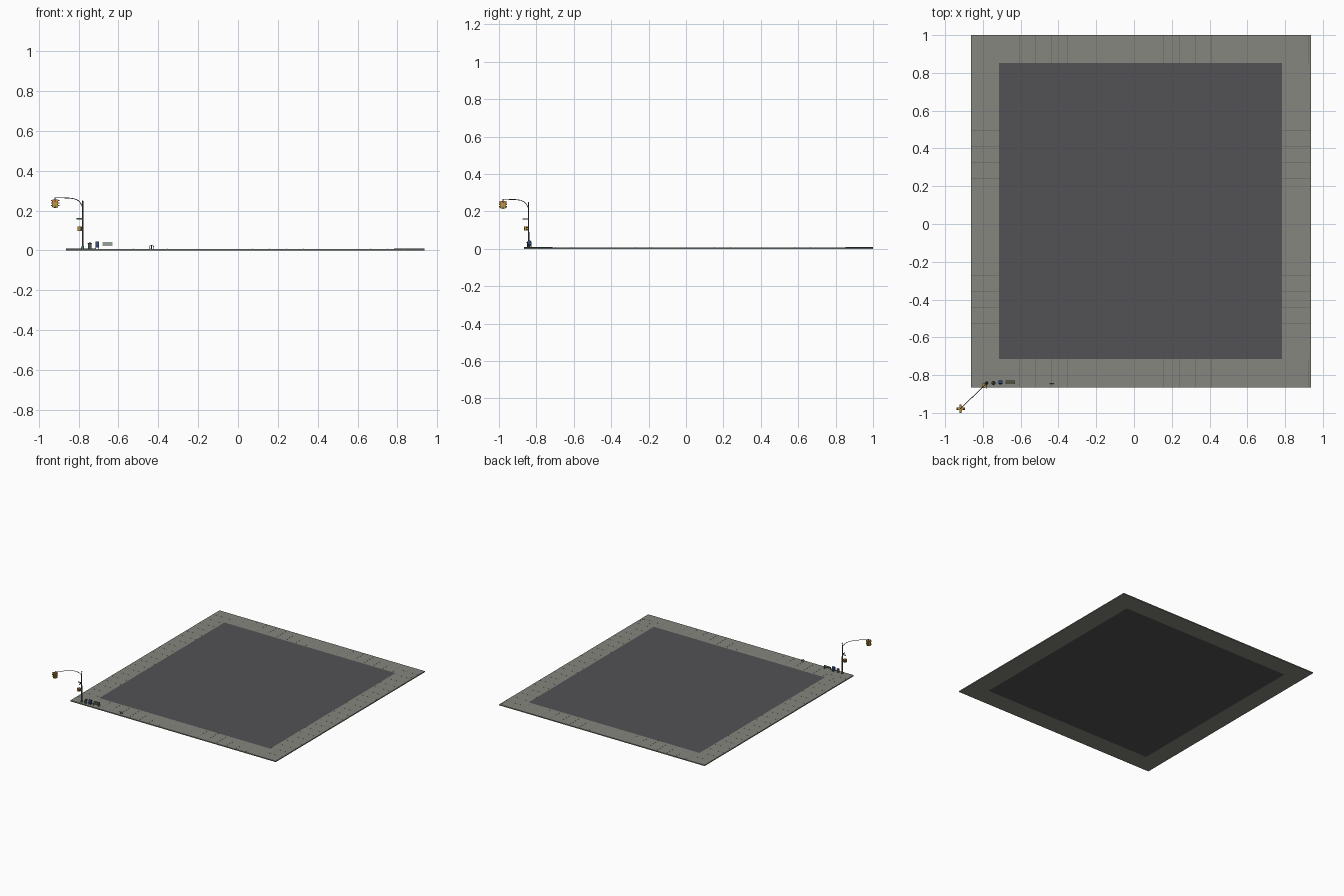
import bpy, math
from mathutils import Vector, Matrix

if "Cube" in bpy.data.objects:
    bpy.data.objects.remove(bpy.data.objects["Cube"])

def mat(name, c):
    m = bpy.data.materials.new(name)
    m.diffuse_color = (*c, 1)
    m.use_nodes = True
    m.node_tree.nodes["Principled BSDF"].inputs["Base Color"].default_value = m.diffuse_color
    return m

PAVE = mat("pavement", (.24, .24, .21)); DARK = mat("asphalt", (.085, .085, .09))
JOINT = mat("joint", (.12, .12, .1)); STEEL = mat("steel", (.1, .1, .1))
YEL = mat("yellow", (.5, .3, .06)); BLUE = mat("blue", (.03, .07, .2))
GREEN = mat("green", (.06, .2, .11)); BLACK = mat("black", (.03, .03, .03))
RED = mat("red", (.5, .03, .02)); WOOD = mat("wood", (.2, .22, .12))

def mesh(name, verts, faces, m):
    me = bpy.data.meshes.new(name)
    me.from_pydata(verts, [], faces)
    me.materials.append(m)
    o = bpy.data.objects.new(name, me)
    bpy.context.collection.objects.link(o)
    return o

def box(name, x0, x1, y0, y1, z0, z1, m):
    v = [(x, y, z) for z in (z0, z1) for x, y in ((x0, y0), (x1, y0), (x1, y1), (x0, y1))]
    f = [(3, 2, 1, 0), (4, 5, 6, 7)] + [(i, (i+1) % 4, (i+1) % 4+4, i+4) for i in range(4)]
    return mesh(name, v, f, m)

def rod(name, a, b, r, m, r2=None, n=12):
    a, b = Vector(a), Vector(b)
    q = (b-a).to_track_quat('Z', 'Y')
    r2 = r if r2 is None else r2
    v = [p + q @ Vector((rr*math.cos(t), rr*math.sin(t), 0))
         for p, rr in ((a, r), (b, r2)) for t in (2*math.pi*i/n for i in range(n))]
    f = [(i, (i+1) % n, (i+1) % n+n, i+n) for i in range(n)]
    f += [tuple(range(n))[::-1], tuple(range(n, 2*n))]
    o = mesh(name, v, f, m)
    for p in o.data.polygons[:n]:
        p.use_smooth = True
    return o

def tube(name, pts, r, m):
    cu = bpy.data.curves.new(name, 'CURVE')
    cu.dimensions = '3D'; cu.bevel_depth = r; cu.bevel_resolution = 2; cu.use_fill_caps = True
    s = cu.splines.new('POLY')
    s.points.add(len(pts)-1)
    for p, c in zip(s.points, pts):
        p.co = (*c, 1)
    cu.materials.append(m)
    o = bpy.data.objects.new(name, cu)
    bpy.context.collection.objects.link(o)

# pavement ring and inner lot
X0, X1, Y0, Y1, H = -.863, .937, -.866, 1.0, .008
IX0, IX1, IY0, IY1 = -.715, .783, -.715, .852
v = [(x, y, z) for z in (0, H) for x, y in
     ((X0, Y0), (X1, Y0), (X1, Y1), (X0, Y1), (IX0, IY0), (IX1, IY0), (IX1, IY1), (IX0, IY1))]
f = []
for i in range(4):
    j = (i+1) % 4
    f += [(i, j, j+8, i+8), (i+8, j+8, j+12, i+12), (j, i, i+4, j+4)]
mesh("pavement_ring", v, f, PAVE)
box("inner_lot", IX0, IX1, IY0, IY1, 0, H, DARK)

# pavement joints
e, S = .0006, .085
for i in range(1, 22):
    x, y = X0+S*i, Y0+S*i
    if x < X1:
        box("joint_front", x-e, x+e, Y0, IY0, H-.0005, H+.0003, JOINT)
        box("joint_back", x-e, x+e, IY1, Y1, H-.0005, H+.0003, JOINT)
    if y < Y1:
        box("joint_left", X0, IX0, y-e, y+e, H-.0005, H+.0003, JOINT)
        box("joint_right", IX1, X1, y-e, y+e, H-.0005, H+.0003, JOINT)

# signal pole and diagonal curved arm
px, py, sx, sy = -.78, -.842, -.918, -.978
rod("pole_base", (px, py, H), (px, py, .022), .008, GREEN, .006)
rod("signal_pole", (px, py, H), (px, py, .247), .0042, STEEL, .0034)
rod("pole_cap", (px, py, .247), (px, py, .251), .0045, STEEL, .001)
prof = [(0, .215), (.03, .226), (.09, .24), (.18, .252), (.3, .259), (.5, .263), (.75, .264), (1, .2645)]
tube("signal_arm", [(px+(sx-px)*t, py+(sy-py)*t, z) for t, z in prof], .0019, STEEL)

# hanging four-way traffic signal
rod("signal_hanger", (sx, sy, .25), (sx, sy, .266), .002, STEEL)
box("signal_core", sx-.006, sx+.006, sy-.006, sy+.006, .214, .256, YEL)

def place(o, ang, c):
    o.data.transform(Matrix.Translation(c) @ Matrix.Rotation(ang, 4, 'Z'))

for k in range(4):
    c = Vector((sx, sy, 0)); a = k*math.pi/2
    place(box("signal_head", -.007, .007, -.014, -.006, .215, .255, YEL), a, c)
    for z, m in ((.248, RED), (.235, YEL), (.222, GREEN)):
        place(rod("signal_lens", (0, -.014, z), (0, -.0155, z), .0045, m), a, c)
        # open half-round visor above each lens
        n = 8
        vv = [(.0058*math.cos(t), y, z+.0058*math.sin(t)) for y in (-.014, -.022)
              for t in (math.pi*i/n for i in range(n+1))]
        place(mesh("signal_visor", vv, [(i, i+1, i+n+2, i+n+1) for i in range(n)], YEL), a, c)

# street signs at right angles
box("sign_left", px-.032, px, py-.0008, py+.0008, .156, .163, GREEN)
box("sign_front", px-.0008, px+.0008, py-.032, py, .156, .163, GREEN)

# pedestrian signals on the pole
for k in (0, 1):
    c = Vector((px-.013, py-.013, 0)); a = -k*math.pi/2
    place(box("walk_signal", -.012, .012, -.008, .003, .097, .12, YEL), a, c)
    place(box("walk_screen", -.009, .009, -.009, -.008, .1, .117, BLACK), a, c)
for z in (.101, .116):
    rod("walk_bracket", (px, py, z), (px-.013, py-.013, z), .0013, STEEL)

# litter bin
bx, by = -.744, -.842
rod("bin_body", (bx, by, H), (bx, by, .032), .008, STEEL, .0095, 16)
rod("bin_rim", (bx, by, .032), (bx, by, .035), .0105, BLACK, n=16)
rod("bin_lid", (bx, by, .035), (bx, by, .039), .009, STEEL, .004, 16)

# post box with rounded top
mx, my, w, d = -.707, -.838, .0095, .0095
prof = [(-d, .014), (d, .014)] + [(d*math.cos(t), .036+d*math.sin(t))
        for t in (math.pi*i/10 for i in range(11))]
n = len(prof)
mesh("post_box", [(mx+s*w, my+y, z) for s in (-1, 1) for y, z in prof],
     [(i, (i+1) % n, (i+1) % n+n, i+n) for i in range(n)] +
     [tuple(range(n))[::-1], tuple(range(n, 2*n))], BLUE)
for s in (-1, 1):
    for t in (-1, 1):
        x, y = mx+s*.0075, my+t*.0075
        box("post_box_leg", x-.0015, x+.0015, y-.0015, y+.0015, H, .014, BLUE)
box("post_box_slot", mx-.007, mx+.007, my-d-.001, my-d, .033, .036, STEEL)

# slatted bench
cx, cy = -.655, -.838
for i in range(4):
    y = cy-.008+i*.0043
    box("bench_seat_slat", cx-.025, cx+.025, y-.0017, y+.0017, .0225, .024, WOOD)
for i in range(3):
    z = .029+i*.0045
    box("bench_back_slat", cx-.025, cx+.025, cy+.0075, cy+.009, z-.0017, z+.0017, GREEN)
for s in (-1, 1):
    x = cx+s*.0225
    for y, top in ((cy-.0075, .031), (cy+.01, .04)):
        box("bench_leg", x-.001, x+.001, y-.001, y+.001, H, top, STEEL)
    box("bench_arm", x-.001, x+.001, cy-.0085, cy+.01, .03, .0315, STEEL)
    box("bench_rail", x-.001, x+.001, cy-.0085, cy+.01, .021, .0225, STEEL)

# cycle rack loop with centre post
rx, ry, r = -.435, -.845, .0115
tube("cycle_rack", [(rx-r, ry, H)] + [(rx+r*math.cos(t), ry, .018+.008*math.sin(t))
     for t in (math.pi-math.pi*i/12 for i in range(13))] + [(rx+r, ry, H)], .0013, STEEL)
rod("rack_post", (rx, ry, H), (rx, ry, .026), .002, STEEL)
